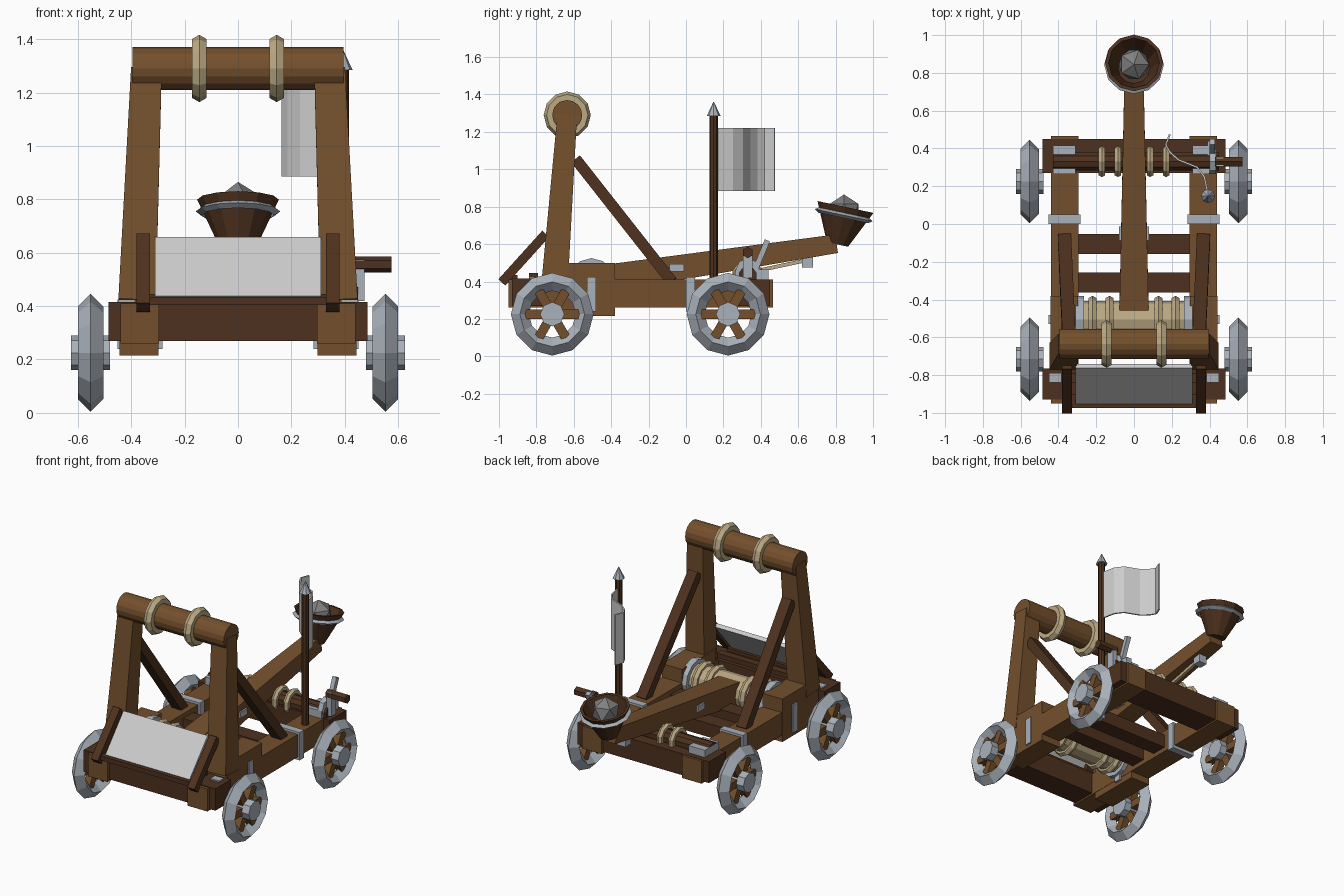
import bpy, bmesh
from math import pi, cos, sin, radians
from mathutils import Vector, Matrix

if "Cube" in bpy.data.objects:
    bpy.data.objects.remove(bpy.data.objects["Cube"])


def mat(name, rgb):
    m = bpy.data.materials.new(name)
    m.diffuse_color = (*rgb, 1)
    m.use_nodes = True
    m.node_tree.nodes["Principled BSDF"].inputs["Base Color"].default_value = m.diffuse_color
    return m


WOOD = mat("oak", (0.175, 0.08, 0.026))
DARK = mat("dark_oak", (0.075, 0.031, 0.013))
ROPE = mat("rope", (0.50, 0.40, 0.23))
IRON = mat("iron", (0.40, 0.44, 0.49))


def finish(name, bm, m=None):
    bmesh.ops.recalc_face_normals(bm, faces=bm.faces)
    me = bpy.data.meshes.new(name)
    bm.to_mesh(me)
    bm.free()
    ob = bpy.data.objects.new(name, me)
    if m:
        me.materials.append(m)
    bpy.context.collection.objects.link(ob)
    return ob


def box(name, x, y, z, m=None):
    """Box from (min, max) ranges on each axis."""
    bm = bmesh.new()
    bmesh.ops.create_cube(bm, size=1)
    for v in bm.verts:
        v.co = [(r[0] + r[1]) / 2 + c * (r[1] - r[0]) for r, c in zip((x, y, z), v.co)]
    return finish(name, bm, m)


def beam(name, a, b, w, h, m=None, w2=None, h2=None):
    """Square timber from a to b: w across x, h across the other way, optional taper."""
    a, b = Vector(a), Vector(b)
    d = (b - a).normalized()
    sx = (Vector((1, 0, 0)) - d * d.x).normalized()
    sy = d.cross(sx)
    bm = bmesh.new()
    rings = []
    for p, ww, hh in ((a, w, h), (b, w2 or w, h2 or h)):
        rings.append([bm.verts.new(p + sx * ww / 2 * i + sy * hh / 2 * j)
                      for i, j in ((-1, -1), (1, -1), (1, 1), (-1, 1))])
    lo, hi = rings
    bm.faces.new(lo)
    bm.faces.new(hi)
    for i in range(4):
        bm.faces.new((lo[i], lo[i - 1], hi[i - 1], hi[i]))
    return finish(name, bm, m)


def lathe(name, profile, n, matrix, m=None, closed=True, phase=0):
    """Revolve (radius, height) points around local z; closed joins last to first."""
    bm = bmesh.new()
    rings = [[bm.verts.new(matrix @ Vector((r * cos(phase + 2 * pi * k / n),
                                            r * sin(phase + 2 * pi * k / n), h)))
              for k in range(n)] for r, h in profile]
    pairs = list(zip(rings, rings[1:]))
    if closed:
        pairs.append((rings[-1], rings[0]))
    else:
        bm.faces.new(rings[0])
        bm.faces.new(rings[-1])
    for p, q in pairs:
        for k in range(n):
            bm.faces.new((p[k - 1], p[k], q[k], q[k - 1]))
    return finish(name, bm, m)


def along_x(x, y, z):
    return Matrix.Translation((x, y, z)) @ Matrix.Rotation(pi / 2, 4, 'Y')


def rod(name, x0, x1, y, z, r, n, m=None):
    return lathe(name, [(r, x0), (r, x1)], n, along_x(0, y, z), m, False)


def ring(name, x, y, z, R, r, n, m, sides=6):
    prof = [(R + r * cos(2 * pi * k / sides), r * sin(2 * pi * k / sides)) for k in range(sides)]
    return lathe(name, prof, n, along_x(x, y, z), m)


# Parts on both sides
for s, side in ((-1, "left"), (1, "right")):
    def X(a, b):
        return sorted((s * a, s * b))

    # Frame rail, thick bearing block and iron straps
    box(side + "_rail", X(0.295, 0.44), (-0.95, 0.465), (0.26, 0.41), WOOD)
    box(side + "_bearing_block", X(0.297, 0.443), (-0.74, -0.38), (0.215, 0.50), WOOD)
    for y in (-0.505, 0.025):
        box(side + "_strap", X(0.282, 0.452), (y - 0.024, y + 0.024), (0.24, 0.425), IRON)
    box(side + "_beam_plate", X(0.385, 0.45), (-0.84, -0.79), (0.40, 0.424), IRON)
    box(side + "_winch_bearing", X(0.31, 0.43), (0.265, 0.415), (0.40, 0.46), IRON)

    # Wheels: iron rim, six spokes, hub
    for y, end in ((-0.715, "front"), (0.225, "rear")):
        n = f"{end}_{side}_wheel_"
        ring(n + "rim", s * 0.552, y, 0.225, 0.173, 0.048, 12, IRON, 4)
        rod(n + "hub", s * 0.48, s * 0.625, y, 0.225, 0.065, 8, IRON)
        for k in range(6):
            t = k * pi / 3
            d = Vector((0, cos(t), sin(t)))
            c = Vector((s * 0.55, y, 0.225))
            beam(n + "spoke", c + d * 0.05, c + d * 0.15, 0.045, 0.05, WOOD)

    # Leaning tower post and its braces
    beam(side + "_post", (s * 0.378, -0.70, 0.42), (s * 0.343, -0.635, 1.29), 0.14, 0.14,
         WOOD, 0.115, 0.105)
    beam(side + "_rear_brace", (s * 0.368, -0.075, 0.40), (s * 0.345, -0.59, 1.055),
         0.07, 0.06, DARK)
    beam(side + "_shield_brace", (s * 0.355, -0.985, 0.395), (s * 0.355, -0.75, 0.655),
         0.052, 0.05, DARK)

    # Rope lashings on the crossbar, skein and winch
    ring(side + "_crossbar_rope", s * 0.145, -0.635, 1.29, 0.095, 0.031, 12, ROPE)
    rod(side + "_skein_washer", s * 0.265, s * 0.31, -0.505, 0.40, 0.125, 12, IRON)
    for x in (0.13, 0.22):
        ring(side + "_skein_rope", s * x, -0.505, 0.40, 0.10, 0.025, 12, ROPE)
    for x in (0.085, 0.17):
        ring(side + "_winch_rope", s * x, 0.33, 0.43, 0.066, 0.02, 10, ROPE)

# Cross members
box("front_beam", (-0.485, 0.485), (-0.93, -0.765), (0.27, 0.415), DARK)
box("rear_beam", (-0.485, 0.485), (0.27, 0.45), (0.27, 0.412), DARK)
for y in (-0.31, -0.105):
    box("cross_plank", (-0.30, 0.30), (y - 0.053, y + 0.053), (0.29, 0.38), DARK)
rod("tower_crossbar", -0.395, 0.395, -0.635, 1.29, 0.08, 16, WOOD)

# Front shield with ledges
beam("shield", (0, -0.942, 0.43), (0, -0.752, 0.65), 0.62, 0.026)
box("shield_ledge", (-0.33, 0.33), (-0.975, -0.90), (0.405, 0.435), DARK)
box("shield_back_ledge", (-0.33, 0.33), (-0.84, -0.79), (0.41, 0.445), DARK)

# Torsion skein
rod("skein", -0.27, 0.27, -0.505, 0.40, 0.098, 12, ROPE)

# Throwing arm with fittings
beam("throwing_arm", (0, -0.465, 0.41), (0, 0.805, 0.602), 0.155, 0.15, WOOD, 0.10, 0.10)
box("arm_heel_plate", (-0.10, 0.10), (-0.545, -0.46), (0.33, 0.485), IRON)
for y in (-0.05, 0.22):
    box("arm_strap", (-0.079 + 0.02 * (y > 0), 0.079 - 0.02 * (y > 0)), (y - 0.038, y + 0.038),
        (0.47 + y * 0.15 - 0.01, 0.50 + y * 0.15), IRON)
box("arm_hook", (-0.03, 0.03), (0.62, 0.68), (0.475, 0.56), IRON)

# Tilted bucket with iron band and stone
tilt = Matrix.Translation((0, 0.81, 0.598)) @ Matrix.Rotation(radians(-12), 4, 'X')
lathe("bucket", [(0.058, 0), (0.153, 0.205), (0.135, 0.205), (0.085, 0.08)], 12, tilt, DARK, False)
lathe("bucket_band", [(0.135, 0.145), (0.158, 0.16), (0.135, 0.175)], 12, tilt, IRON)
bm = bmesh.new()
bmesh.ops.create_icosphere(bm, subdivisions=1, radius=0.09,
                           matrix=Matrix.Translation((0, 0.845, 0.775)))
finish("stone", bm, mat("stone_grey", (0.22, 0.22, 0.22)))

# Winch: drum, ratchet, crank, handle, pawl and draw rope
rod("winch_drum", -0.43, 0.45, 0.33, 0.43, 0.05, 10, DARK)
rod("ratchet", 0.40, 0.435, 0.33, 0.46, 0.065, 8, IRON)
beam("crank", (0.455, 0.33, 0.42), (0.455, 0.33, 0.575), 0.036, 0.05, IRON)
rod("crank_handle", 0.43, 0.575, 0.33, 0.555, 0.03, 6, DARK)
beam("pawl_lever", (0.415, 0.365, 0.45), (0.415, 0.435, 0.62), 0.03, 0.03, IRON)
box("pawl_base", (0.39, 0.43), (0.34, 0.44), (0.41, 0.465), IRON)
beam("draw_rope", (0, 0.37, 0.455), (0, 0.65, 0.515), 0.02, 0.02, ROPE)

# Banner pole, spike and waving cloth
up = Matrix.Translation((0.392, 0.148, 0))
lathe("banner_pole", [(0.023, 0.40), (0.023, 1.29)], 8, up, DARK, False)
lathe("banner_spike", [(0.037, 1.285), (0.002, 1.36)], 8, up, IRON, False)
path = [(0.39, 0.165), (0.372, 0.25), (0.335, 0.30), (0.235, 0.34), (0.19, 0.38),
        (0.168, 0.42), (0.19, 0.475)]
bm = bmesh.new()
cols = [[bm.verts.new((x, y, z)) for z in (0.885, 1.22)] for x, y in path]
for p, q in zip(cols, cols[1:]):
    bm.faces.new((p[0], q[0], q[1], p[1]))
cloth = finish("banner", bm)
sol = cloth.modifiers.new("thickness", 'SOLIDIFY')
sol.thickness, sol.offset = 0.01, 0
